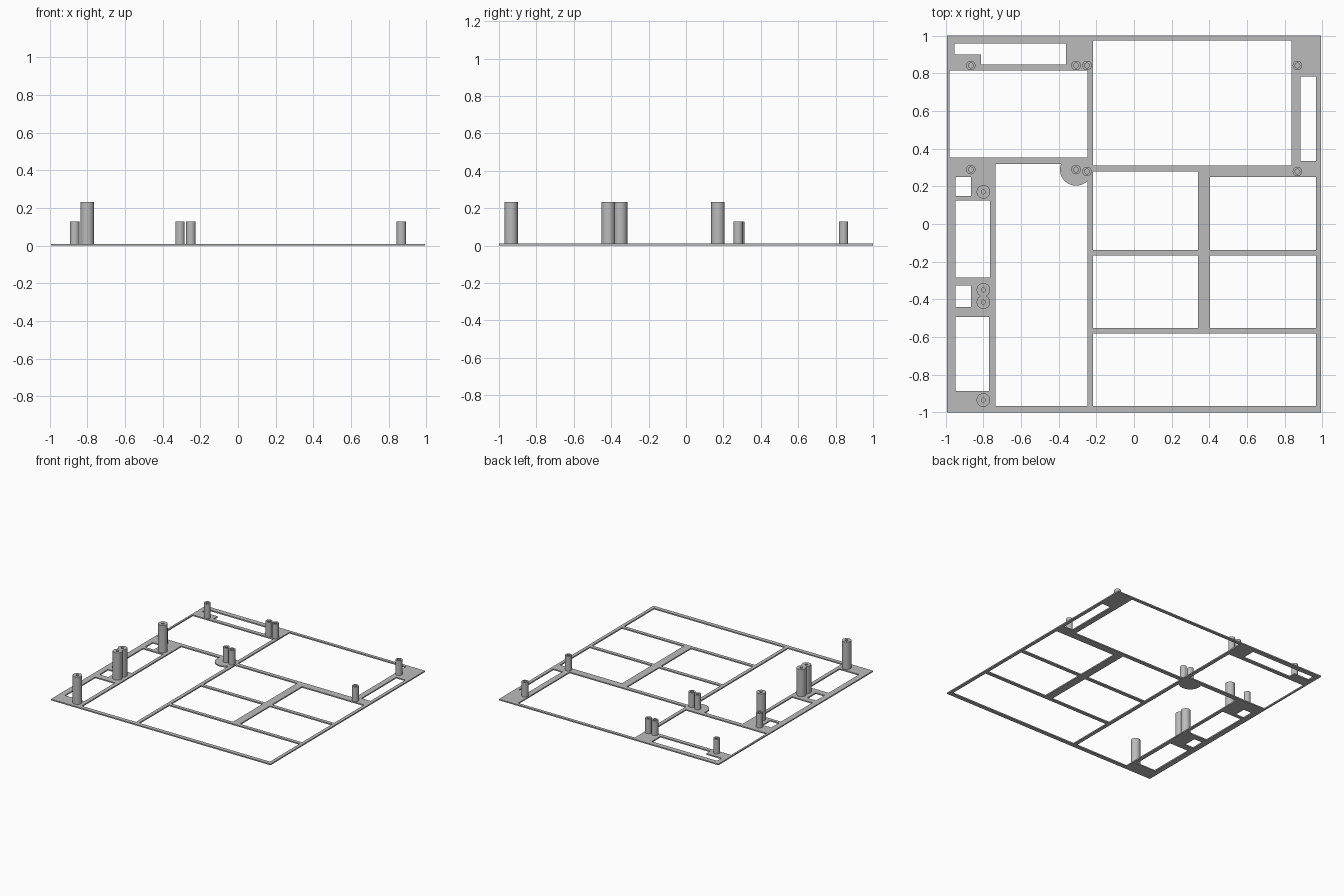
import bpy, bmesh, math
from mathutils import Vector

if "Cube" in bpy.data.objects:
    bpy.data.objects.remove(bpy.data.objects["Cube"], do_unlink=True)

THICK = 0.01
HALF_X, HALF_Y = 0.994, 1.0

grey = bpy.data.materials.new("plain grey")
grey.use_nodes = True
grey.diffuse_color = (0.5, 0.5, 0.5, 1)
grey.node_tree.nodes["Principled BSDF"].inputs["Base Color"].default_value = (0.5, 0.5, 0.5, 1)


def finish(bm, name):
    bmesh.ops.recalc_face_normals(bm, faces=bm.faces)
    mesh = bpy.data.meshes.new(name)
    bm.to_mesh(mesh)
    bm.free()
    mesh.materials.append(grey)
    obj = bpy.data.objects.new(name, mesh)
    bpy.context.collection.objects.link(obj)
    return obj


def thicken(bm):
    """Raise flat faces lying on the ground into a thin plate."""
    result = bmesh.ops.extrude_face_region(bm, geom=bm.faces[:], use_keep_orig=True)
    verts = [g for g in result["geom"] if isinstance(g, bmesh.types.BMVert)]
    bmesh.ops.translate(bm, vec=(0, 0, THICK), verts=verts)


# Openings in the base frame: left, bottom, right, top
BAR_L, BAR_R, RIGHT = -0.247, -0.218, 0.967
openings = [
    (-0.953, 0.90, -0.814, 0.959), (-0.814, 0.847, -0.362, 0.959),
    (-0.979, 0.353, BAR_L, 0.815), (BAR_R, 0.31, 0.837, 0.975),
    (0.884, 0.334, RIGHT, 0.784),
    (-0.947, 0.15, -0.867, 0.249), (-0.947, -0.283, -0.764, 0.124),
    (-0.947, -0.44, -0.867, -0.328), (-0.947, -0.887, -0.769, -0.493),
    (-0.737, -0.967, BAR_L, 0.318),
    (BAR_R, -0.137, 0.341, 0.278), (0.405, -0.137, RIGHT, 0.249),
    (BAR_R, -0.552, 0.341, -0.166), (0.405, -0.552, RIGHT, -0.166),
    (BAR_R, -0.967, RIGHT, -0.581),
]

# Base frame: fill every grid cell that is not inside an opening
xs = sorted({-HALF_X, HALF_X} | {o[i] for o in openings for i in (0, 2)})
ys = sorted({-HALF_Y, HALF_Y} | {o[i] for o in openings for i in (1, 3)})
bm = bmesh.new()
grid = [[bm.verts.new((x, y, 0)) for y in ys] for x in xs]
for i in range(len(xs) - 1):
    for j in range(len(ys) - 1):
        cx, cy = (xs[i] + xs[i + 1]) / 2, (ys[j] + ys[j + 1]) / 2
        if not any(l < cx < r and b < cy < t for l, b, r, t in openings):
            bm.faces.new((grid[i][j], grid[i + 1][j], grid[i + 1][j + 1], grid[i][j + 1]))
bmesh.ops.delete(bm, geom=[v for v in bm.verts if not v.link_faces], context='VERTS')
bmesh.ops.dissolve_limit(bm, angle_limit=0.01, verts=bm.verts[:], edges=bm.edges[:])
thicken(bm)
finish(bm, "base_frame")

# Rounded pad that widens the frame corner, trimmed to the bars
bm = bmesh.new()
outline = []
for k in range(64):
    a = math.tau * k / 64
    p = Vector((min(-0.308 + 0.085 * math.cos(a), BAR_L),
                min(0.289 + 0.085 * math.sin(a), 0.318), 0))
    if not outline or (p - outline[-1]).length > 1e-5:
        outline.append(p)
if (outline[0] - outline[-1]).length < 1e-5:
    outline.pop()
bm.faces.new([bm.verts.new(p) for p in outline])
thicken(bm)
finish(bm, "rounded_pad")


def standoff(name, x, y, radius, hole, height):
    """Hollow round post made by spinning its wall profile."""
    bm = bmesh.new()
    profile = [(radius, 0.001), (radius, height), (hole, height), (hole, THICK)]
    verts = [bm.verts.new((r, 0, z)) for r, z in profile]
    edges = [bm.edges.new(pair) for pair in zip(verts, verts[1:])]
    bmesh.ops.spin(bm, geom=verts + edges, cent=(0, 0, 0), axis=(0, 0, 1),
                   angle=math.tau, steps=32, use_merge=True)
    bmesh.ops.remove_doubles(bm, verts=bm.verts[:], dist=1e-5)
    bmesh.ops.holes_fill(bm, edges=[e for e in bm.edges if e.is_boundary], sides=0)
    obj = finish(bm, name)
    obj.location = (x, y, 0)
    bpy.ops.object.select_all(action='DESELECT')
    obj.select_set(True)
    bpy.context.view_layer.objects.active = obj
    bpy.ops.object.shade_smooth_by_angle(angle=math.radians(35))


# Short standoffs for the two rear boards
for x, y in [(-0.867, 0.842), (-0.308, 0.842), (-0.867, 0.289), (-0.308, 0.289),
             (-0.25, 0.842), (0.868, 0.842), (-0.25, 0.279), (0.868, 0.279)]:
    standoff("short_standoff", x, y, 0.025, 0.013, 0.13)

# Tall standoffs along the right edge
for y in (0.171, -0.35, -0.415, -0.935):
    standoff("tall_standoff", -0.8, y, 0.036, 0.011, 0.233)
